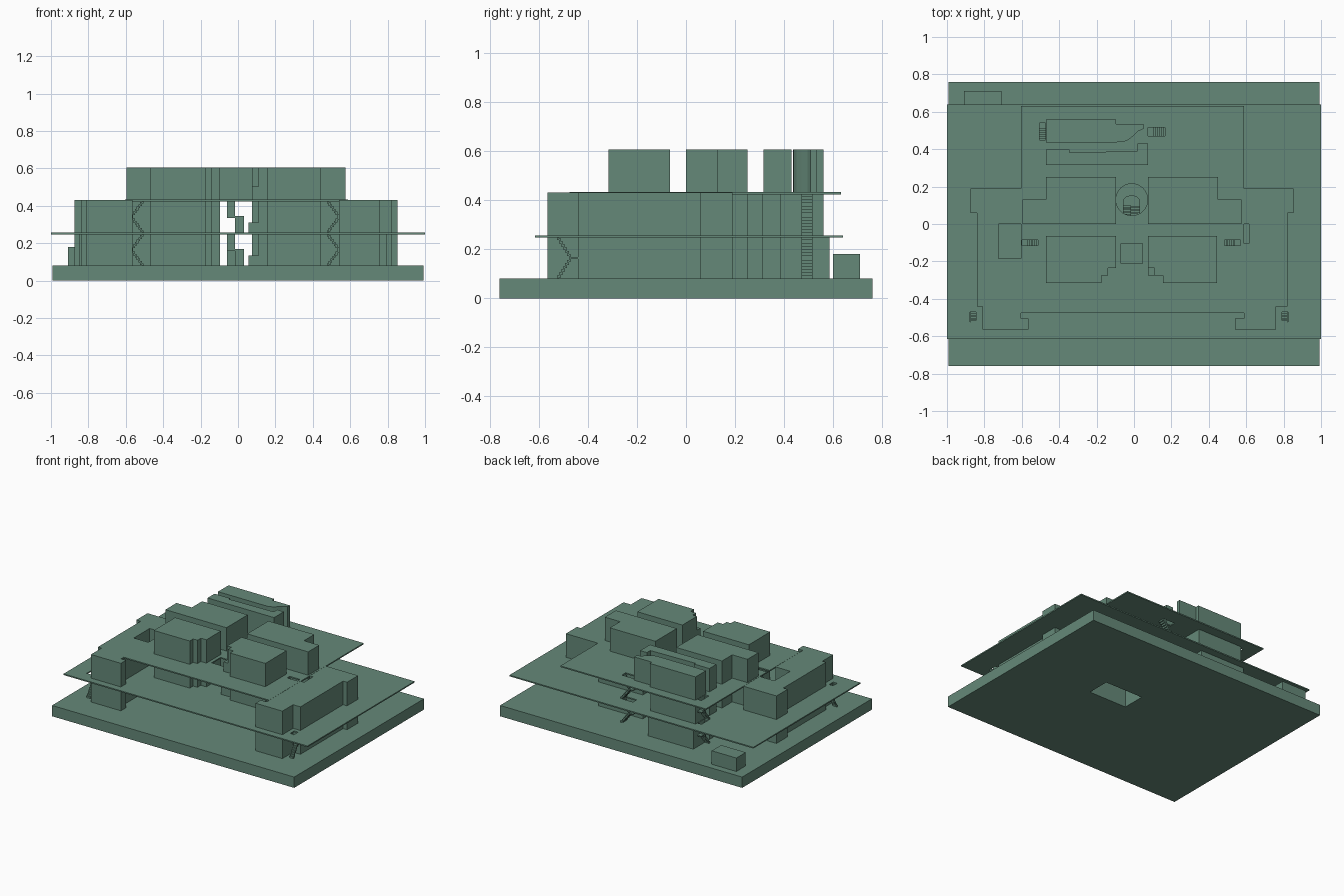
import bpy, math

if "Cube" in bpy.data.objects:
    bpy.data.objects.remove(bpy.data.objects["Cube"])

# muted green used on every part
green = bpy.data.materials.new("muted_green")
green.diffuse_color = (0.13, 0.25, 0.19, 1)
green.use_nodes = True
green.node_tree.nodes["Principled BSDF"].inputs["Base Color"].default_value = green.diffuse_color


def finish(ob):
    ob.data.materials.clear()
    ob.data.materials.append(green)
    for p in ob.data.polygons:
        p.use_smooth = False
        p.material_index = 0
    return ob


def slab(name, loops, z0, z1):
    """Extrude an outline (first loop) with holes (other loops) from z0 to z1."""
    cu = bpy.data.curves.new(name, 'CURVE')
    cu.dimensions = '2D'
    cu.fill_mode = 'BOTH'
    cu.extrude = (z1 - z0) / 2
    for pts in loops:
        sp = cu.splines.new('POLY')
        sp.points.add(len(pts) - 1)
        for p, (x, y) in zip(sp.points, pts):
            p.co = (x, y, 0, 1)
        sp.use_cyclic_u = True
        sp.use_smooth = False
    ob = bpy.data.objects.new(name, cu)
    ob.location.z = (z0 + z1) / 2
    bpy.context.collection.objects.link(ob)
    bpy.ops.object.select_all(action='DESELECT')
    ob.select_set(True)
    bpy.context.view_layer.objects.active = ob
    bpy.ops.object.convert(target='MESH')
    return finish(bpy.context.object)


def rect(x0, x1, y0, y1):
    return [(x0, y0), (x1, y0), (x1, y1), (x0, y1)]


def box(name, x0, x1, y0, y1, z0, z1):
    bpy.ops.mesh.primitive_cube_add(size=1, location=((x0 + x1) / 2, (y0 + y1) / 2, (z0 + z1) / 2))
    ob = bpy.context.object
    ob.name = name
    ob.scale = (x1 - x0, y1 - y0, z1 - z0)
    return finish(ob)


def flight(name, axis, a, b, lo, hi, z0, z1, n=7):
    """Steps climbing from a to b along the axis, lo..hi wide."""
    d, r = (b - a) / n, (z1 - z0) / n
    for i in range(n):
        s, e = sorted((a + i * d, a + (i + 1) * d))
        xy = (s, e, lo, hi) if axis == 'x' else (lo, hi, s, e)
        box(f"{name}_step", *xy, z0 + (i - 0.6) * r if i else z0, z0 + (i + 1) * r)


def zigzag(name, axis, a, b, lo, hi, z0, z1):
    """Two flights stacked above each other, with a landing beyond b."""
    m = (z0 + z1) / 2
    flight(name + "_lower", axis, a, b, lo, hi, z0, m)
    flight(name + "_upper", axis, b, a, lo, hi, m, z1)
    s, e = sorted((b, b + math.copysign(0.03, b - a)))
    xy = (s, e, lo, hi) if axis == 'x' else (lo, hi, s, e)
    box(name + "_landing", *xy, m - 0.008, m)


G, F1, F2, TOP = 0.08, 0.257, 0.433, 0.606
T = 0.009
FLOORS = [(G, F1 - T), (F1, F2 - T), (F2, TOP)]

# room block outlines
front_left = [(-.47, -.065), (-.095, -.065), (-.095, -.235), (-.14, -.235), (-.14, -.275),
              (-.175, -.275), (-.175, -.315), (-.47, -.315)]
front_right = [(.075, -.065), (.445, -.065), (.445, -.315), (.155, -.315), (.155, -.275),
               (.11, -.275), (.11, -.235), (.075, -.235)]
mid_left = [(-.47, .25), (-.095, .25), (-.095, 0), (-.595, 0), (-.595, .13), (-.47, .13)]
mid_right = [(.075, .25), (.45, .25), (.45, .13), (.575, .13), (.575, 0), (.075, 0)]
back_row = [(-.47, .315), (.075, .315), (.075, .43), (.02, .43), (.02, .39), (-.345, .382),
            (-.345, .397), (-.47, .397)]
back_curved = [(-.47, .56), (-.095, .56), (-.095, .535), (.05, .535), (.05, .508), (.02, .495),
               (-.005, .47), (-.03, .45), (-.06, .438), (-.095, .437), (-.47, .437)]

# stair openings
circle = [(-.012 + .085 * math.cos(i * math.pi / 16), .13 + .085 * math.sin(i * math.pi / 16)) for i in range(32)]
shaft = rect(.08, .39, .005, .175)
stair_holes = [rect(-.60, -.505, -.115, -.085), rect(.475, .57, -.115, -.085),
               rect(-.505, -.472, .44, .54), rect(.075, .175, .47, .515)]
wing_holes = [rect(-.878, -.845, -.525, -.47), rect(.79, .823, -.525, -.47)]

# base and floor slabs
slab("base", [rect(-.993, .993, -.76, .76), shaft], 0, G)
slab("lower_slab", [rect(-1, 1, -.615, .64), circle] + stair_holes + wing_holes, F1 - T, F1)
slab("upper_slab", [rect(-.605, .588, -.475, .632), circle, rect(-.07, .045, -.21, -.105)] + stair_holes, F2 - T, F2)

# room blocks on all three floors
for k, (z0, z1) in enumerate(FLOORS):
    slab("front_left_room", [front_left], z0, z1)
    slab("front_right_room", [front_right], z0, z1)
    slab("mid_left_room", [mid_left], z0, z1)
    slab("mid_right_room", [mid_right] + ([shaft] if k == 0 else []), z0, z1)
    box("entry_step", .075 if k == 2 else .055, .11, -.275, -.235, z0, z0 + (.07 if k == 2 else .055))
    if k == 2:
        slab("back_row_room", [back_row], z0, z1)
        slab("back_curved_room", [back_curved], z0, z1)
    else:
        box("back_row_left", -.47, -.1, .315, .395, z0, z1)
        box("back_row_right", .085, .45, .31, .385, z0, z1)
        box("back_room", -.47, -.1, .437, .585 if k == 0 else .56, z0, z1)
        # links closing the gaps between the room rows
        box("mid_link", -.3, -.1, .25, .315, z0, z1)
        box("back_link", -.3, -.1, .395, .437, z0, z1)
box("back_pier", -.06, -.015, .32, .38, G, F1 - T)

# side wings on the two lower floors
for z0, z1 in [(G, F1 - T), (F1, F2 - .001)]:
    slab("left_wing", [[(-.605, .19), (-.875, .19), (-.875, .06), (-.84, .06), (-.84, -.44), (-.81, -.44),
                        (-.81, -.565), (-.565, -.565), (-.565, -.505), (-.605, -.505), (-.605, -.185),
                        (-.68, -.185), (-.725, -.185), (-.725, 0), (-.605, 0)]], z0, z1)
    slab("right_wing", [[(.588, .19), (.852, .19), (.852, .06), (.82, .06), (.82, -.44), (.76, -.44),
                         (.76, -.565), (.54, -.565), (.54, -.505), (.588, -.505), (.588, -.105),
                         (.615, -.105), (.615, 0), (.588, 0)]], z0, z1)
box("rear_annex", -.91, -.708, .6, .71, G, .18)

# stairs
for z0, z1 in [(G, F1), (F1, F2)]:
    m = (z0 + z1) / 2
    flight("centre_right", 'y', .03, .1, -.015, .033, z0, m, 9)
    flight("centre_left", 'y', .1, .03, -.06, -.015, m, z1, 9)
    slab("centre_landing", [[(.033, .1), (.033, .13), (.015, .148), (-.012, .155), (-.04, .148),
                             (-.06, .13), (-.06, .1)]], m - .01, m)
    zigzag("left_stair", 'x', -.505, -.57, -.115, -.085, z0, z1)
    zigzag("right_stair", 'x', .475, .54, -.115, -.085, z0, z1)
    zigzag("back_left_stair", 'y', .44, .51, -.505, -.472, z0, z1)
    zigzag("back_right_stair", 'x', .175, .105, .47, .515, z0, z1)
zigzag("left_wing_stair", 'y', -.525, -.47, -.875, -.845, G, F1)
zigzag("right_wing_stair", 'y', -.525, -.47, .79, .82, G, F1)
